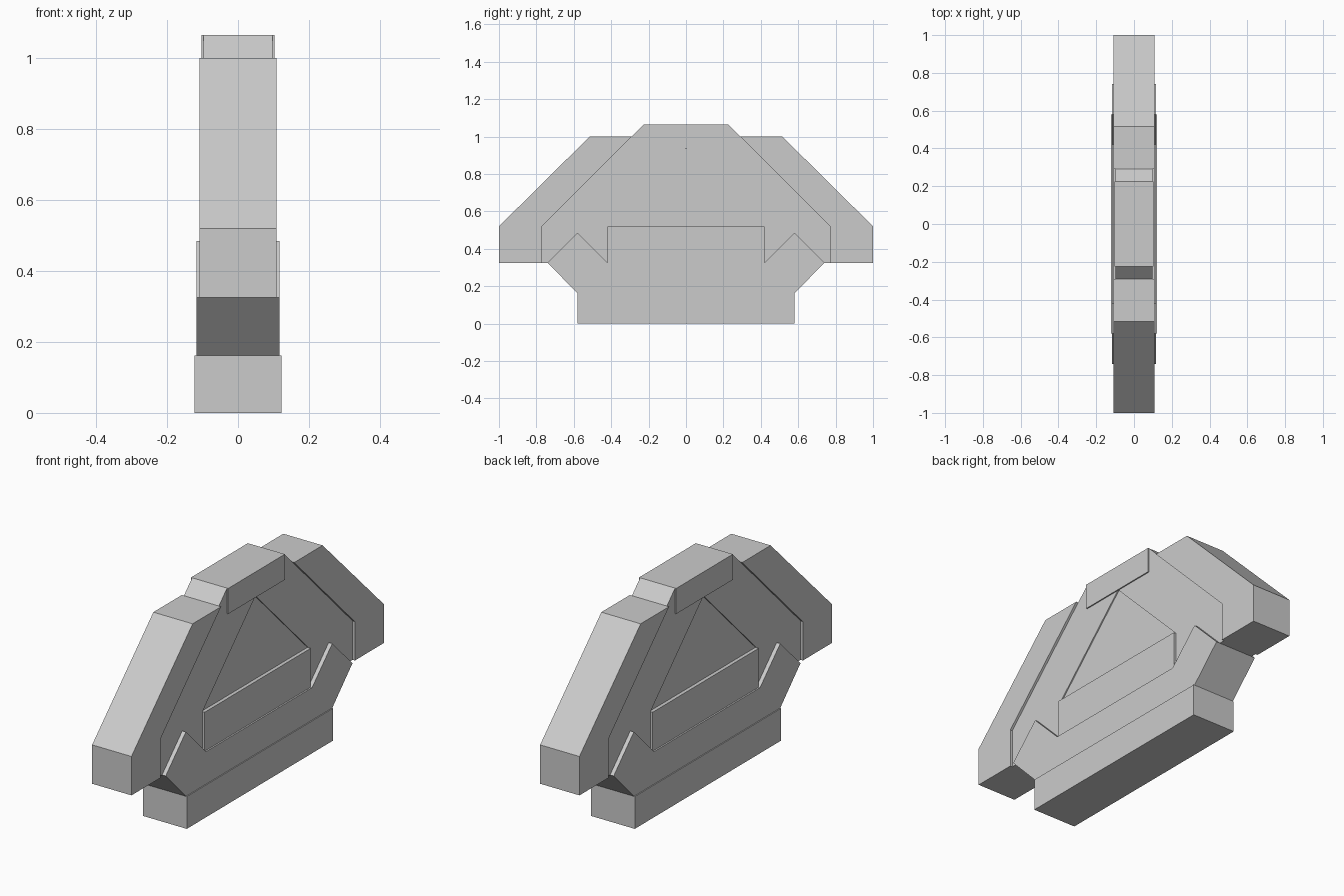
import bpy, bmesh

if "Cube" in bpy.data.objects:
    bpy.data.objects.remove(bpy.data.objects["Cube"])

grey = bpy.data.materials.new("light grey")
grey.diffuse_color = (0.6, 0.6, 0.6, 1)
grey.use_nodes = True
grey.node_tree.nodes["Principled BSDF"].inputs["Base Color"].default_value = grey.diffuse_color


def plate(name, profile, half_width):
    """Extrude a (y, z) profile symmetrically across x."""
    bm = bmesh.new()
    face = bm.faces.new([bm.verts.new((-half_width, y, z)) for y, z in profile])
    ext = bmesh.ops.extrude_face_region(bm, geom=[face])
    verts = [v for v in ext["geom"] if isinstance(v, bmesh.types.BMVert)]
    bmesh.ops.translate(bm, verts=verts, vec=(2 * half_width, 0, 0))
    bmesh.ops.recalc_face_normals(bm, faces=bm.faces)
    mesh = bpy.data.meshes.new(name)
    bm.to_mesh(mesh)
    bm.free()
    mesh.materials.append(grey)
    obj = bpy.data.objects.new(name, mesh)
    bpy.context.collection.objects.link(obj)
    return obj


def both(half):
    """Close a front half profile with its mirror image in y."""
    return half + [(-y, z) for y, z in reversed(half) if y != 0]


# Base block and the wing-tipped body above it
plate("base", both([(-0.58, 0), (-0.58, 0.162)]), 0.122)
plate("lower_body", both([(-0.58, 0.162), (-0.74, 0.325), (-0.58, 0.485),
                          (-0.42, 0.325)]), 0.117)

# Raised centre panel and the recessed triangle above it
plate("centre_panel", both([(-0.42, 0.325), (-0.42, 0.52)]), 0.109)
plate("triangle_inset", both([(-0.42, 0.52), (0, 0.94)]), 0.091)

# Chevron frame around the triangle
plate("chevron_frame", both([(0, 0.94), (-0.42, 0.52), (-0.42, 0.325),
                             (-0.77, 0.325), (-0.77, 0.52),
                             (-0.225, 1.065)]), 0.097)

# Top cap
plate("top_cap", both([(-0.225, 0.937), (-0.225, 1.065)]), 0.103)

# Outer arms, front and back
arm = [(-1, 0.325), (-1, 0.52), (-0.515, 1.0), (-0.29, 1.0),
       (-0.77, 0.52), (-0.77, 0.325)]
for side, name in ((1, "front_arm"), (-1, "back_arm")):
    plate(name, [(side * y, z) for y, z in arm], 0.109)
